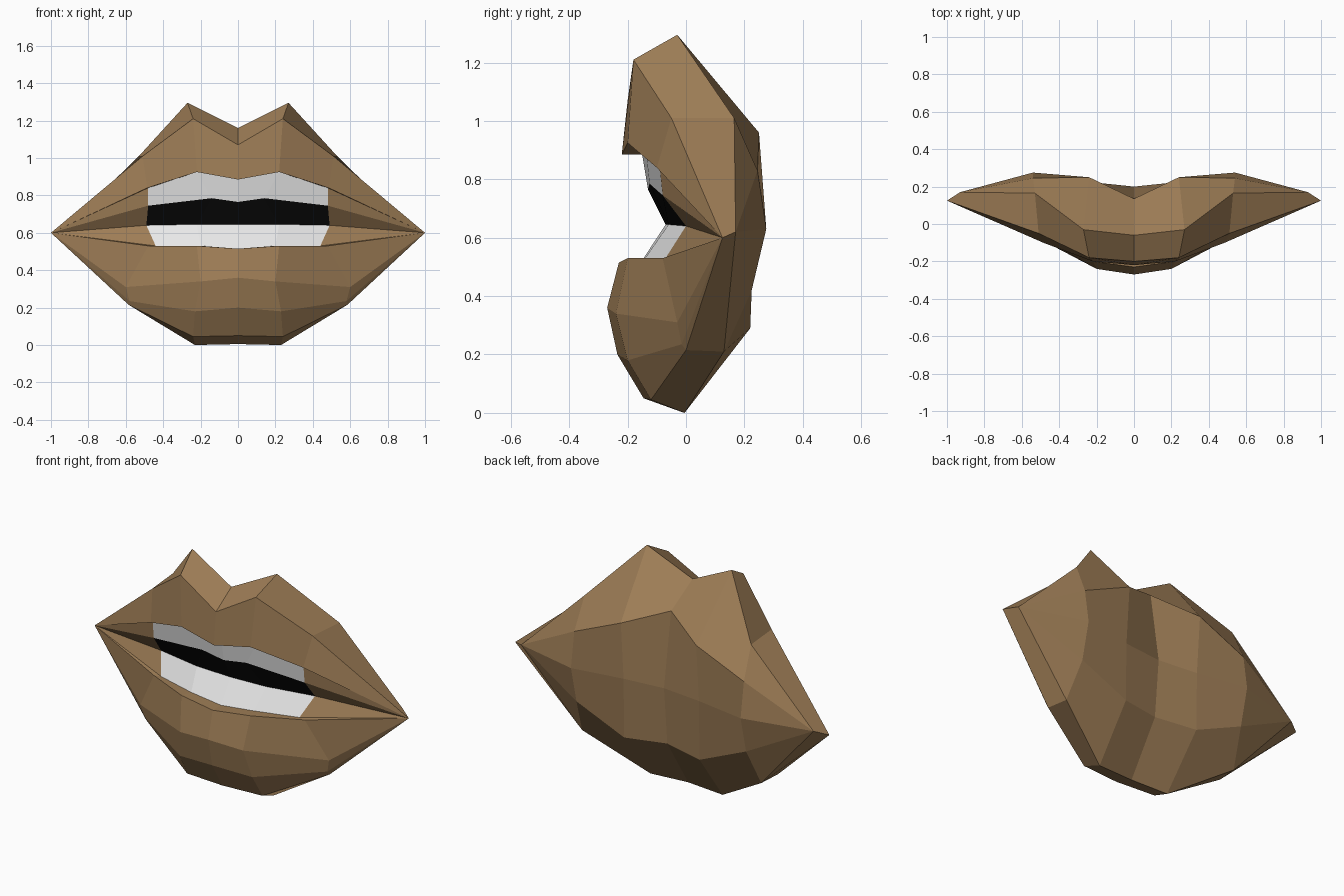
import bpy
import bmesh

cube = bpy.data.objects.get("Cube")
if cube:
    bpy.data.objects.remove(cube, do_unlink=True)


def make_material(name, red, green, blue):
    material = bpy.data.materials.new(name)
    material.use_nodes = True
    colour = (red, green, blue, 1)
    material.diffuse_color = colour
    shader = material.node_tree.nodes["Principled BSDF"]
    shader.inputs["Base Color"].default_value = colour
    shader.inputs["Roughness"].default_value = 0.8
    return material


lip_brown = make_material("lip brown", 0.34, 0.205, 0.093)
tooth_white = make_material("tooth white", 0.8, 0.8, 0.8)
mouth_black = make_material("mouth black", 0.003, 0.003, 0.003)

# Both ends of the mouth: the corner in front and the blunt end behind it
front_tip = (1, 0.125, 0.6)
back_tip = (0.93, 0.17, 0.62)


def contour(centre, inner, outer, tip=front_tip):
    """One line running from the middle of the mouth out to its corner."""
    return [(0, *centre), inner, outer, tip]


# Back of the shell, from the top down
back_rows = [
    contour((0.135, 1.05), (0.24, 0.25, 0.96), (0.54, 0.245, 0.83), back_tip),
    contour((0.2, 0.63), (0.24, 0.225, 0.63), (0.54, 0.275, 0.63), back_tip),
    contour((0.17, 0.3), (0.24, 0.22, 0.29), (0.54, 0.225, 0.42), back_tip),
    contour((-0.02, 0.005), (0.23, -0.005, 0), (0.57, 0.13, 0.21), back_tip),
]

# Lower lip, from the chin side up to the rim of the mouth
lower_lip_rows = [
    contour((-0.145, 0.05), (0.24, -0.12, 0.045), (0.585, 0, 0.215)),
    contour((-0.235, 0.2), (0.23, -0.2, 0.18), (0.58, -0.015, 0.235)),
    contour((-0.27, 0.36), (0.2, -0.24, 0.34), (0.6, -0.03, 0.31)),
    contour((-0.23, 0.515), (0.22, -0.2, 0.53), (0.48, -0.08, 0.53)),
]

# Borders of the teeth and the dark gap, from the bottom up
lower_tooth_base = contour((-0.155, 0.515), (0.2, -0.14, 0.53), (0.44, -0.07, 0.53))
lower_tooth_top = contour((-0.07, 0.645), (0.22, -0.06, 0.645), (0.49, 0, 0.64))
upper_tooth_tip = contour((-0.13, 0.765), (0.14, -0.125, 0.785), (0.48, -0.08, 0.745))
upper_tooth_base = contour((-0.15, 0.885), (0.22, -0.14, 0.925), (0.48, -0.09, 0.84))

# Upper lip, from the rim of the mouth up to the bow
upper_lip_rows = [
    contour((-0.22, 0.885), (0.22, -0.2, 0.925), (0.485, -0.1, 0.84)),
    contour((-0.2, 1.07), (0.24, -0.18, 1.21), (0.51, -0.05, 1.01)),
    contour((-0.06, 1.16), (0.27, -0.03, 1.295), (0.53, 0.165, 1.01), back_tip),
]


def loft(name, rows, material, first=0, last=3):
    """Skin neighbouring contours with flat faces and mirror the result."""
    mesh = bpy.data.meshes.new(name)
    bm = bmesh.new()
    grid = [[bm.verts.new(point) for point in row[first:last + 1]] for row in rows]
    for low, high in zip(grid, grid[1:]):
        for i in range(last - first):
            bm.faces.new((low[i], low[i + 1], high[i + 1], high[i]))
    bmesh.ops.remove_doubles(bm, verts=bm.verts, dist=0.0001)
    bm.to_mesh(mesh)
    bm.free()
    mesh.materials.append(material)
    part = bpy.data.objects.new(name, mesh)
    bpy.context.collection.objects.link(part)
    mirror = part.modifiers.new("mirror", "MIRROR")
    mirror.use_axis[0] = True
    mirror.use_clip = True
    return part


# Brown shell
loft("back_shell", back_rows, lip_brown)
loft("lower_lip", back_rows[-1:] + lower_lip_rows + [lower_tooth_base], lip_brown)
loft("upper_lip", [upper_tooth_base] + upper_lip_rows + back_rows[:1], lip_brown)

# Creases from the teeth out to the corners of the mouth
mouth_rows = [lower_tooth_base, lower_tooth_top, upper_tooth_tip, upper_tooth_base]
loft("mouth_corners", mouth_rows, lip_brown, first=2)

# Teeth and the dark gap between them
loft("lower_teeth", mouth_rows[:2], tooth_white, last=2)
loft("mouth_gap", mouth_rows[1:3], mouth_black, last=2)
loft("upper_teeth", mouth_rows[2:], tooth_white, last=2)
